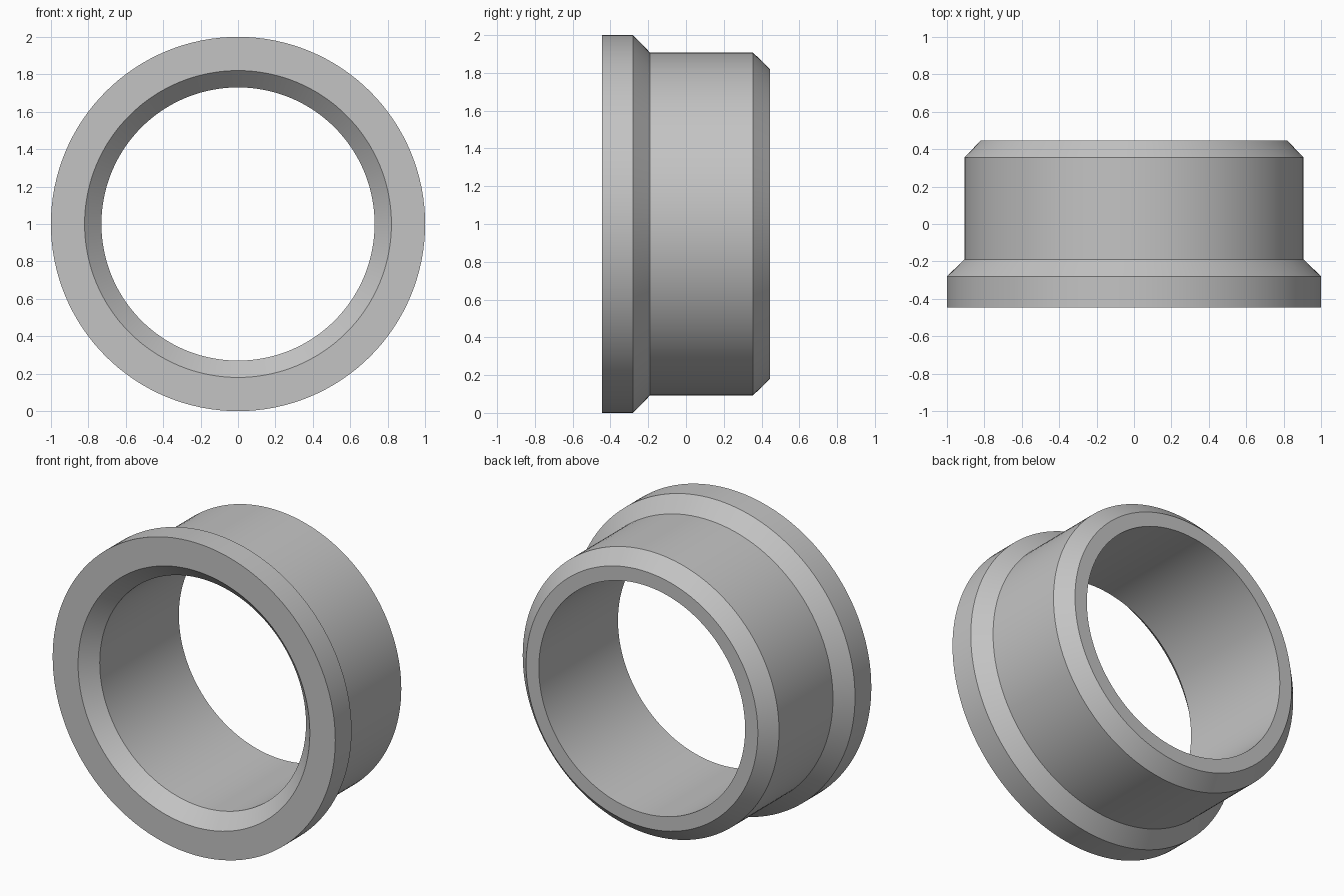
import bpy, bmesh, math

cube = bpy.data.objects.get("Cube")
if cube:
    bpy.data.objects.remove(cube, do_unlink=True)

SEGMENTS = 128

grey = bpy.data.materials.new("plain grey")
grey.use_nodes = True
colour = (0.55, 0.55, 0.55, 1)
grey.diffuse_color = colour
grey.node_tree.nodes["Principled BSDF"].inputs["Base Color"].default_value = colour

# Closed section of the ring: (radius, depth along y)
section = [
    (0.82, -0.445), (1.0, -0.445), (1.0, -0.28),      # front face and flange
    (0.907, -0.19), (0.907, 0.355), (0.82, 0.445),    # sleeve and back chamfer
    (0.73, 0.445), (0.73, -0.355),                    # bore and front chamfer
]

# Turn the section around the y axis
bm = bmesh.new()
rings = []
for i in range(SEGMENTS):
    a = math.tau * i / SEGMENTS
    rings.append([bm.verts.new((r * math.cos(a), y, 1 + r * math.sin(a)))
                  for r, y in section])
for i, ring in enumerate(rings):
    following = rings[(i + 1) % SEGMENTS]
    for j in range(len(section)):
        k = (j + 1) % len(section)
        bm.faces.new((ring[j], ring[k], following[k], following[j]))
bmesh.ops.recalc_face_normals(bm, faces=bm.faces)

mesh = bpy.data.meshes.new("flanged_ring")
bm.to_mesh(mesh)
bm.free()
mesh.materials.append(grey)
ring_object = bpy.data.objects.new("flanged_ring", mesh)
bpy.context.collection.objects.link(ring_object)

# Smooth round the ring, keeping the chamfer edges crisp
bpy.ops.object.select_all(action="DESELECT")
ring_object.select_set(True)
bpy.context.view_layer.objects.active = ring_object
bpy.ops.object.shade_smooth_by_angle(angle=math.radians(30))
